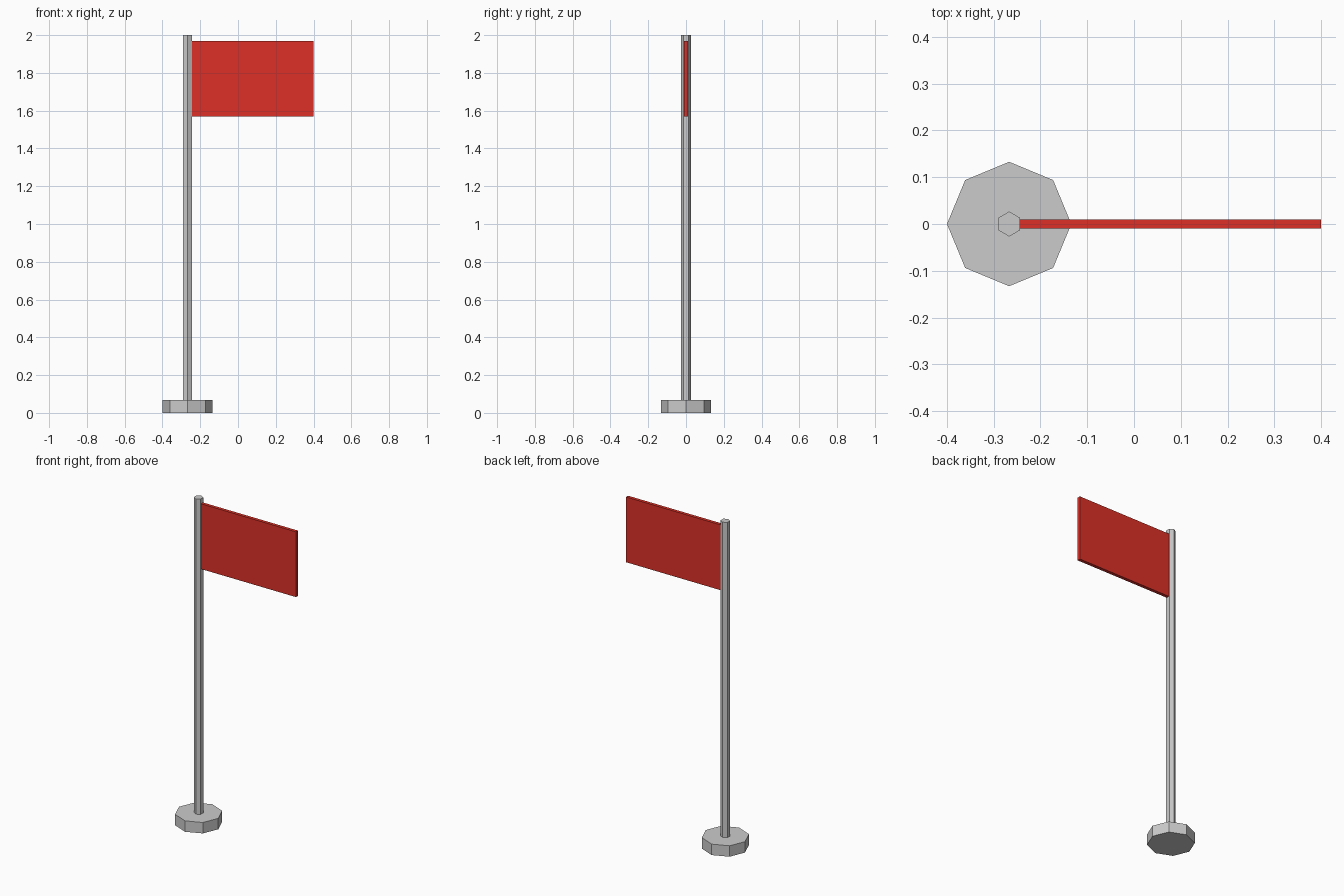
import bpy

if "Cube" in bpy.data.objects:
    bpy.data.objects.remove(bpy.data.objects["Cube"])

POLE_X = -0.267


def prism(name, sides, radius, z0, z1):
    """Upright flat-sided prism on the pole axis, with a corner facing the front."""
    bpy.ops.mesh.primitive_cylinder_add(
        vertices=sides, radius=radius, depth=z1 - z0,
        location=(POLE_X, 0, (z0 + z1) / 2))
    bpy.context.object.name = name
    return bpy.context.object


# Octagonal foot and hexagonal pole
prism("base", 8, 0.133, 0.0, 0.067)
prism("pole", 6, 0.0267, 0.0, 2.0)

# Flag panel, its inner edge buried in the pole
x0, x1, z0, z1 = POLE_X, 0.4, 1.57, 1.97
bpy.ops.mesh.primitive_cube_add(size=1, location=((x0 + x1) / 2, 0, (z0 + z1) / 2))
flag = bpy.context.object
flag.name = "flag"
flag.scale = (x1 - x0, 0.02, z1 - z0)
bpy.ops.object.transform_apply(location=False, rotation=False, scale=True)

red = bpy.data.materials.new("red_cloth")
red.diffuse_color = (0.72, 0.03, 0.02, 1)
red.use_nodes = True
red.node_tree.nodes["Principled BSDF"].inputs["Base Color"].default_value = red.diffuse_color
flag.data.materials.append(red)
